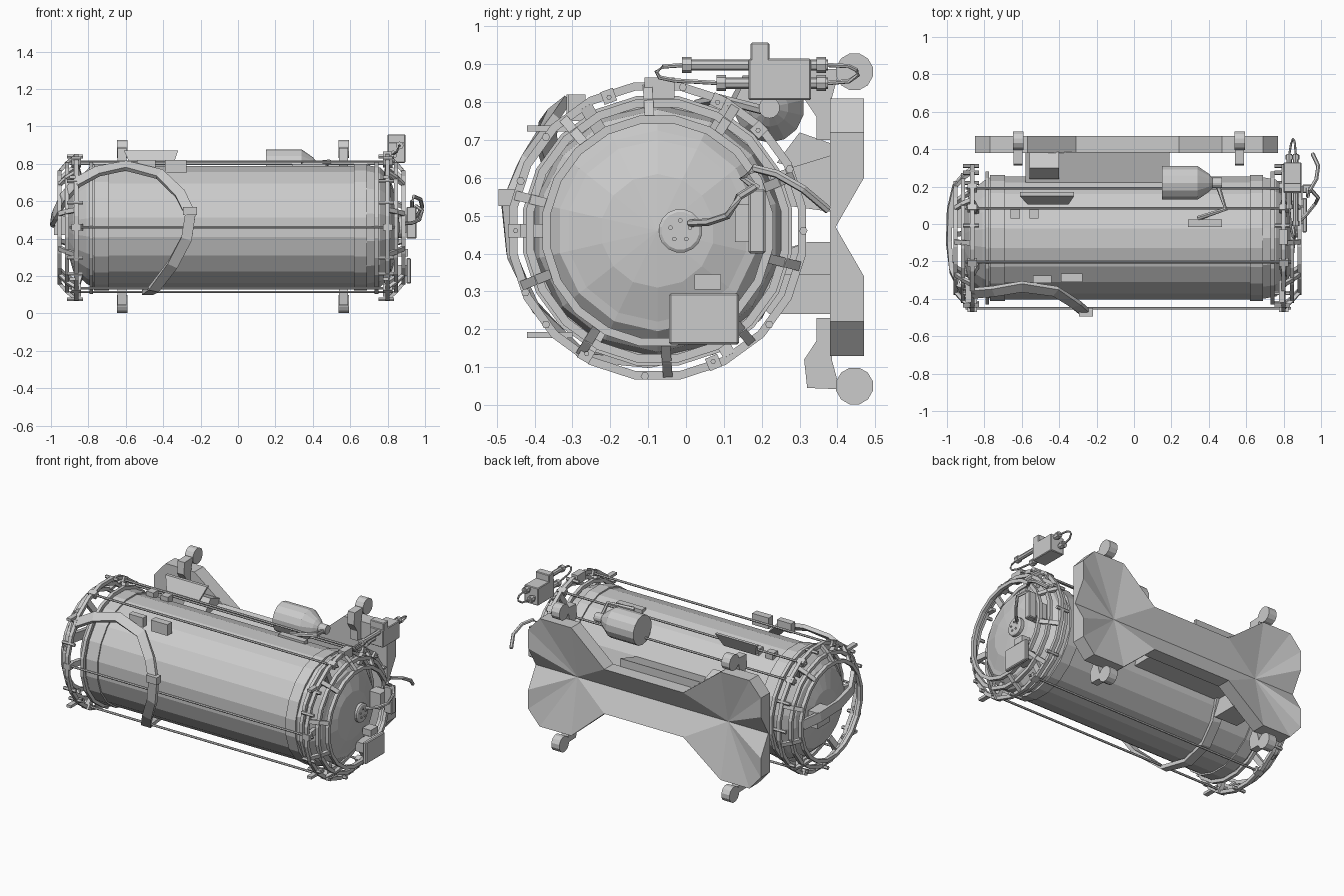
import bpy, bmesh
from math import sin, cos, pi, radians
from mathutils import Vector

AY, AZ = -0.075, 0.46          # axis of the tank, running along x


def mesh(name, verts, faces):
    me = bpy.data.meshes.new(name)
    me.from_pydata([tuple(v) for v in verts], [], faces)
    bm = bmesh.new()
    bm.from_mesh(me)
    bmesh.ops.remove_doubles(bm, verts=bm.verts, dist=1e-5)
    bmesh.ops.recalc_face_normals(bm, faces=bm.faces)
    bm.to_mesh(me)
    bm.free()
    ob = bpy.data.objects.new(name, me)
    bpy.context.collection.objects.link(ob)
    return ob


def polar(x, r, deg, cy=AY, cz=AZ):
    a = radians(deg)
    return Vector((x, cy + r * cos(a), cz + r * sin(a)))


def lathe(name, prof, n=20, cy=AY, cz=AZ, closed=False):
    """Revolve (x, radius) points around an x-parallel axis."""
    m = len(prof)
    v = [polar(x, r, 360 * (i + 0.5) / n, cy, cz) for i in range(n) for x, r in prof]
    f = []
    for i in range(n):
        k = (i + 1) % n
        for j in range(m if closed else m - 1):
            l = (j + 1) % m
            f.append((i * m + j, i * m + l, k * m + l, k * m + j))
    return mesh(name, v, f)


def ring(name, x, r, w=0.022, t=0.022, n=20):
    return lathe(name, [(x - w / 2, r - t), (x + w / 2, r - t), (x + w / 2, r), (x - w / 2, r)], n, closed=True)


def box(name, x0, x1, y0, y1, z0, z1, bevel=0.0):
    v = [(x, y, z) for x in (x0, x1) for y in (y0, y1) for z in (z0, z1)]
    ob = mesh(name, v, [(0, 1, 3, 2), (4, 5, 7, 6), (0, 1, 5, 4), (2, 3, 7, 6), (0, 2, 6, 4), (1, 3, 7, 5)])
    if bevel:
        b = ob.modifiers.new("bevel", "BEVEL")
        b.width, b.segments = bevel, 1
    return ob


def prism(name, yz, x0, x1):
    """Extrude a (y, z) outline along x."""
    n = len(yz)
    v = [(x, y, z) for x in (x0, x1) for y, z in yz]
    f = [tuple(range(n)), tuple(range(n, 2 * n))]
    f += [(i, (i + 1) % n, n + (i + 1) % n, n + i) for i in range(n)]
    return mesh(name, v, f)


def sweep(name, pts, w, t, normal, n=4):
    """Sweep a box (n=4) or round section along points."""
    pts = [Vector(p) for p in pts]
    v, f = [], []
    for i, p in enumerate(pts):
        d = (pts[min(i + 1, len(pts) - 1)] - pts[max(i - 1, 0)]).normalized()
        s = d.cross(normal(p)).normalized()
        u = s.cross(d).normalized()
        for k in range(n):
            a = 2 * pi * (k + 0.5) / n
            q = 2 ** 0.5 / 2 if n == 4 else 0.5
            v.append(p + s * (cos(a) * w * q) + u * (sin(a) * t * q))
    for i in range(len(pts) - 1):
        for k in range(n):
            l = (k + 1) % n
            f.append((i * n + k, i * n + l, i * n + n + l, i * n + n + k))
    f += [tuple(range(n)), tuple(range(len(v) - n, len(v)))]
    return mesh(name, v, f)


def radial(p):
    return Vector((0, p.y - AY, p.z - AZ + 1e-4)).normalized()


def tube(name, pts, r, n=6):
    return sweep(name, pts, 2 * r, 2 * r, lambda p: Vector((0.31, 0.43, 0.85)), n)


# tank body with faceted domed ends and two collars
lathe("tank_body", [(-0.925, 0), (-0.915, 0.12), (-0.88, 0.24), (-0.81, 0.305), (-0.76, 0.333), (0.69, 0.333)])
lathe("end_dome", [(0.69, 0.333), (0.76, 0.32), (0.815, 0.265), (0.82, 0.24), (0.85, 0.15), (0.865, 0)], 14)
for nm, a, b in (("left_collar", -0.77, -0.69), ("right_collar", 0.62, 0.69)):
    lathe(nm, [(a, 0.32), (a, 0.342), (b, 0.342), (b, 0.32)], closed=True)

# round port with five studs on the right dome
lathe("port_disc", [(0.84, 0.058), (0.875, 0.058), (0.88, 0.05), (0.88, 0)], 16, -0.015, 0.46)
for i in range(5):
    c = polar(0, 0.027, 90 + 72 * i, -0.015, 0.46)
    lathe("port_stud", [(0.875, 0.006), (0.885, 0.006), (0.885, 0)], 8, c.y, c.z)

# ring cages around both ends
for nm, xs in (("right", (0.80, 0.845, 0.885)), ("left", (-0.865, -0.915, -0.955))):
    for x, r in zip(xs, (0.397, 0.352, 0.308)):
        ring(nm + "_cage_ring", x, r)
    ring(nm + "_inner_band", xs[0] - 0.06 if nm == "right" else xs[0] + 0.08, 0.36, 0.02)
    for i in range(10):
        a = 22 + 36 * i
        sweep(nm + "_cage_strut", [polar(xs[0], 0.385, a), polar(xs[1], 0.345, a), polar(xs[2], 0.298, a)],
              0.025, 0.018, radial)
    inner = 0.79 if nm == "right" else -0.84
    for a in (60, 120, 180, 240, 300):
        sweep(nm + "_spoke", [polar(xs[0], 0.38, a), polar(inner, 0.29, a)], 0.035, 0.025,
              lambda p: Vector((1, 0, 0)))

# long rods between the cages, with clips
for a in (45, 65, 110, 180, 240, 293):
    tube("long_rod", [polar(-0.90, 0.375, a), polar(0.84, 0.375, a)], 0.007)
    for x in (-0.865, 0.80):
        sweep("rod_clip", [polar(x - 0.025, 0.378, a), polar(x + 0.025, 0.378, a)], 0.035, 0.035, radial)
for a in (0, 25, 80, 140, 160, 205, 220, 265, 320):
    for x in (-0.865, 0.80):
        tube("short_pin", [polar(x - 0.05, 0.385, a), polar(x + 0.035, 0.385, a)], 0.011)
for z in (0.73, 0.185):
    for x in (-0.885, 0.79):
        box("side_bar", x - 0.015, x + 0.015, -0.42, -0.30, z - 0.008, z + 0.008)
box("cage_top_block", 0.775, 0.82, -0.11, -0.03, 0.81, 0.865)


# wide strap: round the left end, over the front, then under the tank to the rear
def strap_normal(p):
    if p.x > -0.6 and p.z < 0.5:
        return radial(p)
    cx = p.x if p.x > -0.85 else -0.70
    return (p - Vector((cx, AY, AZ))).normalized()


sweep("front_strap", [(-0.955, 0.21, 0.48), (-0.985, 0.08, 0.49), (-0.99, -0.10, 0.50), (-0.975, -0.25, 0.53),
      (-0.93, -0.345, 0.62), (-0.86, -0.37, 0.70), (-0.75, -0.36, 0.76), (-0.60, -0.335, 0.79),
      (-0.42, -0.36, 0.745), (-0.31, -0.43, 0.64), (-0.255, -0.475, 0.53), (-0.275, -0.462, 0.40),
      (-0.35, -0.40, 0.26), (-0.45, -0.27, 0.13), (-0.485, -0.10, 0.11), (-0.475, 0.07, 0.145),
      (-0.45, 0.19, 0.235), (-0.43, 0.25, 0.36)], 0.058, 0.024, strap_normal)
box("strap_buckle", -0.295, -0.22, -0.495, -0.45, 0.525, 0.57)
box("left_end_handle", -0.985, -0.92, -0.02, 0.10, 0.42, 0.52)

# boxes on the top front and a thin rear panel
box("small_box", -0.54, -0.44, -0.315, -0.275, 0.76, 0.82)
box("small_box", -0.39, -0.275, -0.31, -0.265, 0.75, 0.82)
for x in (-0.66, -0.56):
    box("top_pad", x, x + 0.05, 0.03, 0.08, 0.76, 0.80)
mesh("top_panel", [(x, y + dy, z) for dy in (0, 0.02) for x, y, z in
     ((-0.57, 0.105, 0.785), (-0.35, 0.105, 0.785), (-0.32, 0.15, 0.87), (-0.61, 0.15, 0.87))],
     [(0, 1, 2, 3), (4, 5, 6, 7), (0, 1, 5, 4), (1, 2, 6, 5), (2, 3, 7, 6), (3, 0, 4, 7)])

# canister with tapered nozzle
lathe("canister", [(0.15, 0), (0.15, 0.092), (0.34, 0.092), (0.36, 0.078), (0.40, 0.05),
      (0.42, 0.028), (0.47, 0.028), (0.47, 0)], 14, 0.22, 0.785)
tube("canister_pipe", [(0.45, 0.20, 0.78), (0.49, 0.08, 0.81), (0.34, 0.03, 0.795)], 0.013)
box("pipe_shoe", 0.29, 0.47, -0.015, 0.025, 0.765, 0.80)

# dog-bone back plate, its rear face creased inward along the middle
PZ = 0.47
top = [(-0.85, 0.60), (-0.85, 0.72), (-0.77, 0.81), (-0.57, 0.81), (-0.31, 0.61),
       (0.24, 0.61), (0.47, 0.81), (0.69, 0.81), (0.77, 0.72), (0.77, 0.60)]
loop = [(-0.85, PZ)] + top + [(0.77, PZ)] + [(x, 2 * PZ - z) for x, z in reversed(top)]
n = len(loop)
v = [(x, 0.395 if z == PZ else 0.47, z) for x, z in loop] + [(x, 0.38, z) for x, z in loop]
v += [(-0.57, 0.395, PZ), (0.48, 0.395, PZ)]
L, R = 2 * n, 2 * n + 1
f = [tuple(range(n, 2 * n))] + [(i, (i + 1) % n, n + (i + 1) % n, n + i) for i in range(n)]
for i in range(n):
    k = (i + 1) % n
    ax, bx = loop[i][0], loop[k][0]
    if ax * bx < 0:
        f.append((i, k, R, L) if bx > 0 else (i, k, L, R))
    else:
        f.append((i, k, L if ax < 0 else R))
mesh("back_plate", v, f)

# mounts joining tank and plate
prism("lower_mount", [(0.22, 0.345), (0.385, 0.345), (0.385, 0.43), (0.32, 0.43), (0.24, 0.40)], -0.58, 0.19)
prism("lower_brace", [(0.17, 0.29), (0.22, 0.24), (0.385, 0.24), (0.385, 0.43), (0.32, 0.43), (0.22, 0.40)], -0.58, -0.42)
prism("upper_mount", [(0.19, 0.60), (0.385, 0.66), (0.385, 0.51), (0.24, 0.53)], -0.58, 0.19)
prism("upper_brace", [(0.24, 0.64), (0.30, 0.72), (0.385, 0.69), (0.385, 0.60)], -0.56, -0.40)

# four rollers on bent arms
arm = [(0.345, 0.23), (0.385, 0.23), (0.385, 0.12), (0.40, 0.065), (0.45, 0.06),
       (0.45, 0.04), (0.32, 0.045), (0.312, 0.12), (0.345, 0.17)]
for x in (-0.62, 0.565):
    for up in (False, True):
        prism("roller_arm", [(y, 0.93 - z if up else z) for y, z in arm], x - 0.024, x + 0.024)
        lathe("roller", [(x - 0.028, 0), (x - 0.028, 0.05), (x + 0.028, 0.05), (x + 0.028, 0)], 12,
              0.445, 0.88 if up else 0.05)

# valve block with twin cylinders and looping hoses
box("valve_block", 0.80, 0.895, 0.165, 0.33, 0.805, 0.915, 0.004)
box("valve_tab", 0.80, 0.895, 0.17, 0.22, 0.90, 0.957, 0.004)
for z, y0, x in ((0.898, -0.01, 0.865), (0.85, 0.08, 0.83)):
    tube("valve_cylinder", [(x, y0, z), (x, 0.375, z)], 0.015, 8)
    for y in (y0, 0.345):
        tube("cylinder_collar", [(x, y, z), (x, y + 0.025, z)], 0.021, 8)
tube("valve_hose", [(0.865, 0.37, 0.898), (0.86, 0.43, 0.895), (0.855, 0.45, 0.885), (0.85, 0.455, 0.872),
                    (0.84, 0.43, 0.855), (0.83, 0.37, 0.85)], 0.006)
tube("valve_hose", [(0.865, 0.0, 0.898), (0.86, -0.06, 0.894), (0.855, -0.078, 0.88), (0.85, -0.07, 0.865),
                    (0.84, -0.03, 0.857), (0.83, 0.09, 0.85)], 0.006)

# fittings on the right end: panel, small box, regulator and hoses
box("end_panel", 0.90, 0.925, -0.045, 0.14, 0.16, 0.295, 0.005)
box("panel_arm", 0.82, 0.91, 0.0, 0.10, 0.20, 0.26)
box("end_switch", 0.85, 0.91, 0.022, 0.092, 0.305, 0.345)
box("regulator", 0.90, 0.955, 0.165, 0.21, 0.40, 0.57, 0.005)
box("regulator_base", 0.82, 0.90, 0.13, 0.20, 0.43, 0.53)
tube("port_hose", [(0.88, 0.01, 0.48), (0.93, 0.06, 0.483), (0.97, 0.11, 0.50), (0.985, 0.14, 0.55),
                   (0.95, 0.18, 0.575)], 0.010)
tube("side_hose", [(0.93, 0.19, 0.57), (0.93, 0.15, 0.60), (0.94, 0.18, 0.625), (0.975, 0.24, 0.61),
                   (0.985, 0.31, 0.57), (0.955, 0.375, 0.515)], 0.011)
